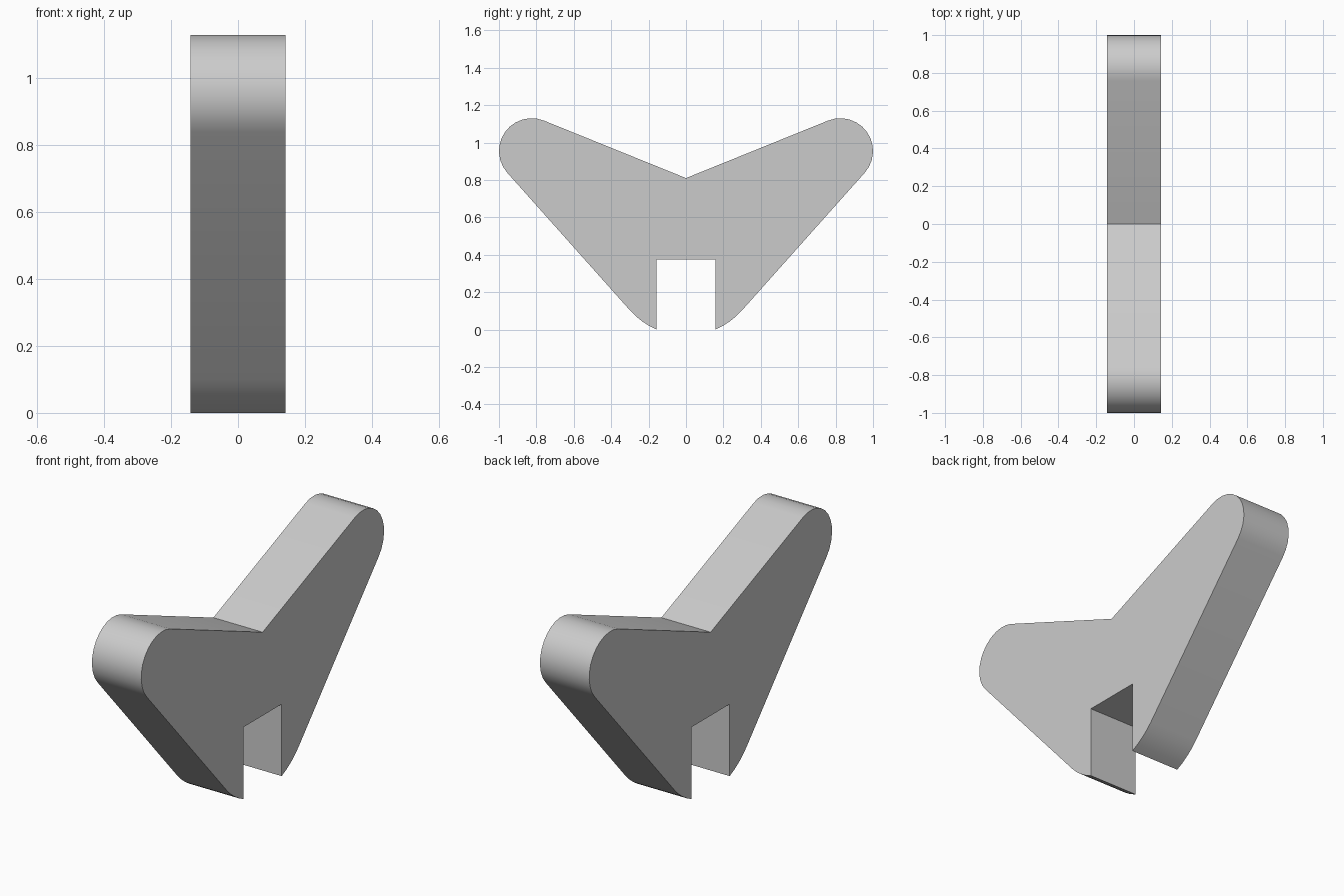
import bpy, bmesh
from math import cos, sin, radians, sqrt

cube = bpy.data.objects.get("Cube")
if cube:
    bpy.data.objects.remove(cube, do_unlink=True)

HALF_WIDTH = 0.142
SLOT_HALF, SLOT_TOP = 0.157, 0.375
TIP_RADIUS, BASE_RADIUS = 0.175, 0.40


def arc(cy, cz, radius, start, end, steps):
    """Points on an arc in the YZ plane, angles in degrees."""
    angles = [radians(start + (end - start) * i / steps) for i in range(steps + 1)]
    return [(cy + radius * cos(a), cz + radius * sin(a)) for a in angles]


# Half outline: slot, rounded base, rounded arm tip
base_z = sqrt(BASE_RADIUS ** 2 - SLOT_HALF ** 2)
half = [(SLOT_HALF, SLOT_TOP)]
half += arc(0, base_z, BASE_RADIUS, -66.9, -41.8, 4)
half += arc(0.825, 0.955, TIP_RADIUS, -41.8, 112, 12)

# Mirror the half around the central notch
outline = half + [(0, 0.81)] + [(-y, z) for y, z in reversed(half)]

# Extrude the outline across the width
bm = bmesh.new()
face = bm.faces.new([bm.verts.new((-HALF_WIDTH, y, z)) for y, z in outline])
result = bmesh.ops.extrude_face_region(bm, geom=[face])
new_verts = [g for g in result["geom"] if isinstance(g, bmesh.types.BMVert)]
bmesh.ops.translate(bm, verts=new_verts, vec=(2 * HALF_WIDTH, 0, 0))
bmesh.ops.recalc_face_normals(bm, faces=bm.faces)
mesh = bpy.data.meshes.new("forked_bracket")
bm.to_mesh(mesh)
bm.free()

bracket = bpy.data.objects.new("forked_bracket", mesh)
bpy.context.collection.objects.link(bracket)

# Plain grey
grey = bpy.data.materials.new("light_grey")
grey.use_nodes = True
colour = (0.6, 0.6, 0.6, 1)
grey.diffuse_color = colour
grey.node_tree.nodes["Principled BSDF"].inputs["Base Color"].default_value = colour
mesh.materials.append(grey)

# Smooth the rounded ends, keep the corners sharp
bpy.ops.object.select_all(action="DESELECT")
bracket.select_set(True)
bpy.context.view_layer.objects.active = bracket
bpy.ops.object.shade_smooth_by_angle(angle=radians(20))
